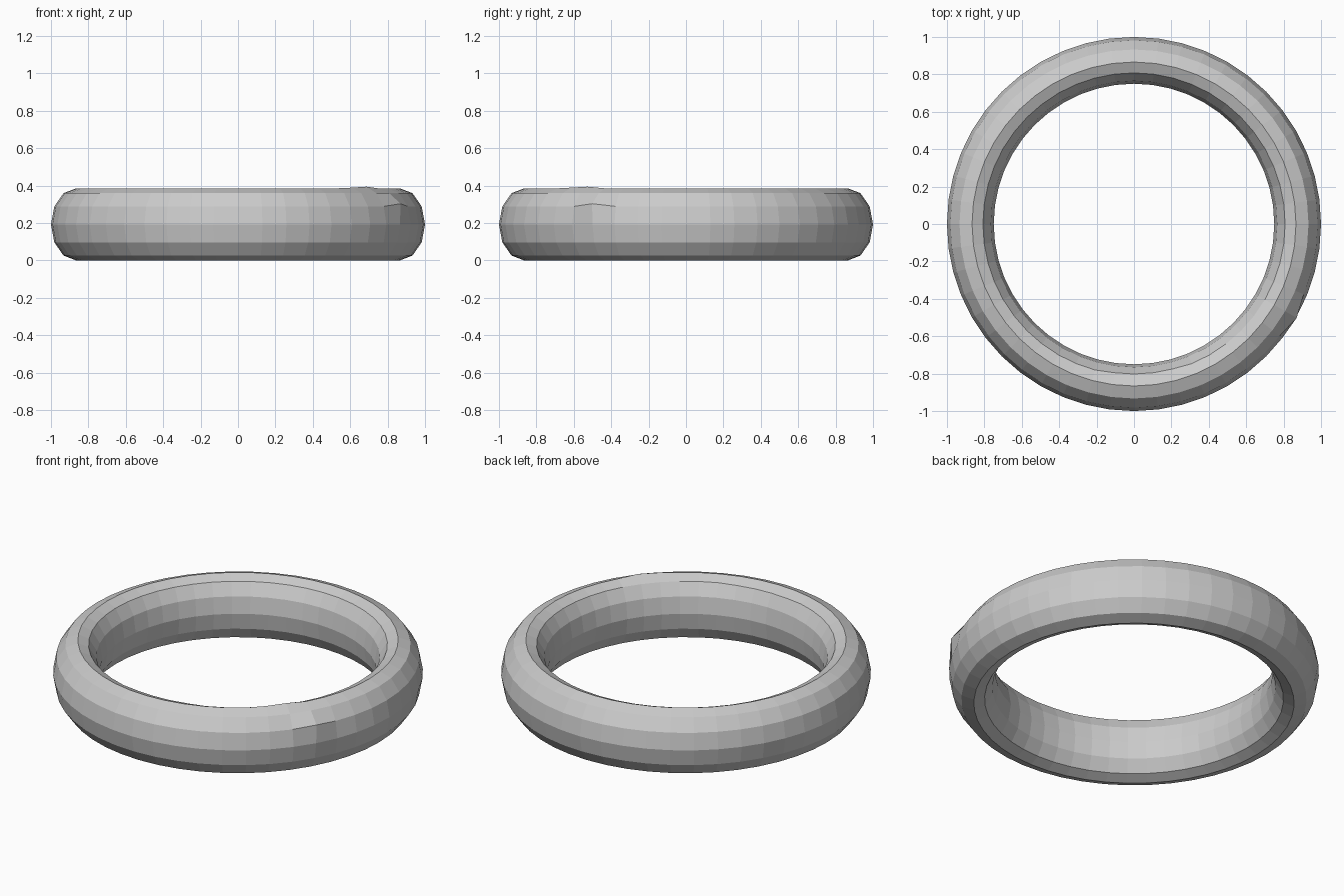
import bpy
import math

if "Cube" in bpy.data.objects:
    bpy.data.objects.remove(bpy.data.objects["Cube"])

SEGMENTS, SIDES = 48, 12
CREST, HALF_H = 0.866, 0.1925


def ring_point(i, j):
    """Radius and height of one ring vertex, including the small dents."""
    t = 2 * math.pi * j / SIDES
    width = (1 - CREST) if math.cos(t) > 0 else (CREST - 0.75)
    r = CREST + width * math.cos(t)
    z = HALF_H + HALF_H * math.sin(t)
    if (i, j) == (44, 1):        # pointed nick on the outer side
        r, z = 1.004, 0.303
    elif (i, j) == (43, 3):      # slight swelling on the crest
        z += 0.009
    elif (i, j) == (42, 3):
        z += 0.004
    elif j == 4 and 35 <= i <= 38:   # softened inner edge at the front
        r -= 0.006
    return r, z


# Faceted ring swept around z
verts, faces = [], []
for i in range(SEGMENTS):
    a = 2 * math.pi * i / SEGMENTS
    for j in range(SIDES):
        r, z = ring_point(i, j)
        verts.append((r * math.cos(a), r * math.sin(a), z))
        n, k = (i + 1) % SEGMENTS, (j + 1) % SIDES
        faces.append((i * SIDES + j, n * SIDES + j, n * SIDES + k, i * SIDES + k))

mesh = bpy.data.meshes.new("ring")
mesh.from_pydata(verts, [], faces)
mesh.update()
ring = bpy.data.objects.new("ring", mesh)
bpy.context.collection.objects.link(ring)
